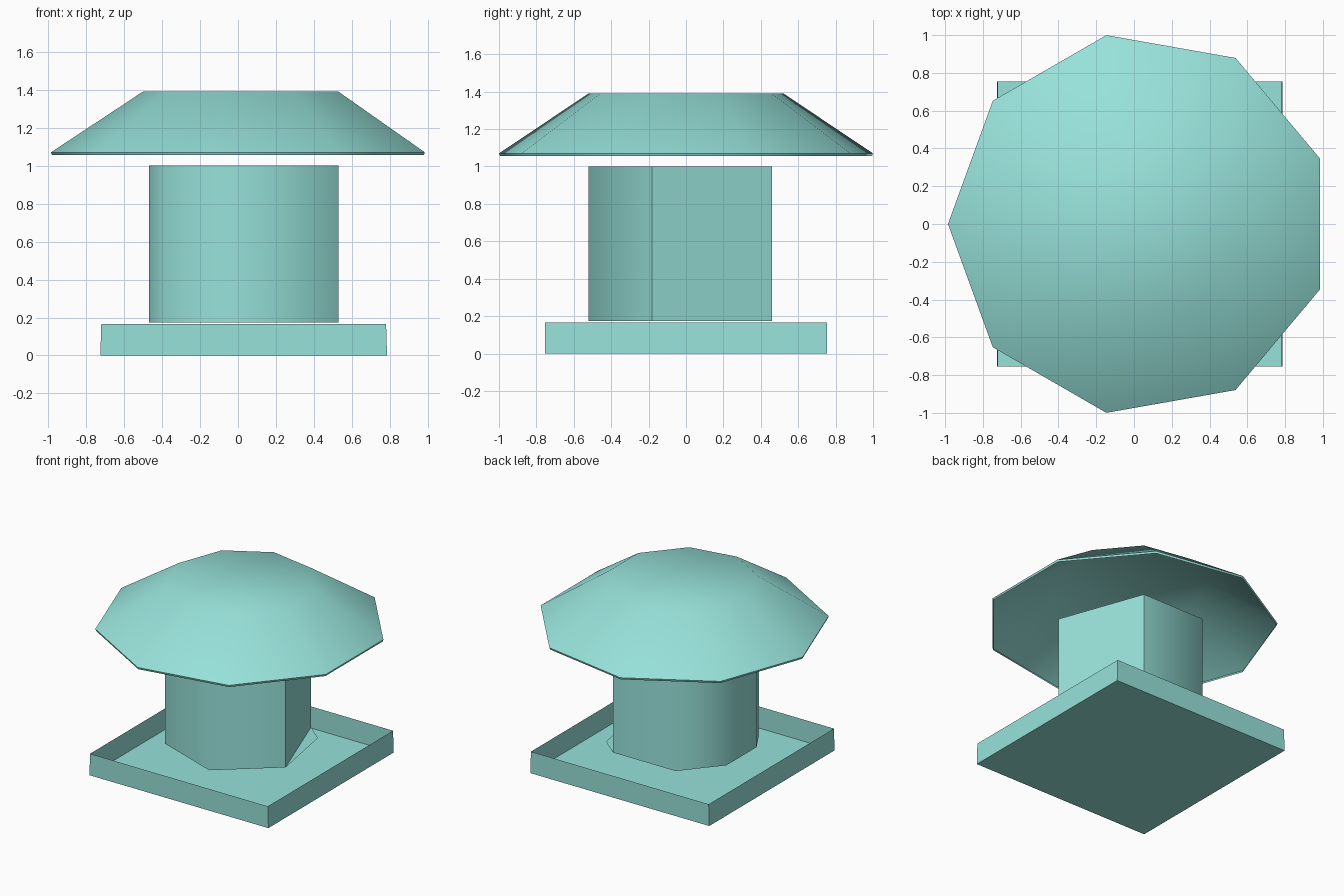
import bpy
import bmesh
from math import cos, sin, radians

if "Cube" in bpy.data.objects:
    bpy.data.objects.remove(bpy.data.objects["Cube"], do_unlink=True)

AXIS_X = 0.03  # all round parts share this axis

teal = bpy.data.materials.new("pale_teal")
teal.use_nodes = True
colour = (0.31, 0.76, 0.70, 1)
teal.diffuse_color = colour
teal.node_tree.nodes["Principled BSDF"].inputs["Base Color"].default_value = colour


def ring(bm, angles, radius, z):
    return [bm.verts.new((AXIS_X + radius * cos(radians(a)), radius * sin(radians(a)), z))
            for a in angles]


def bridge(bm, low, high):
    n = len(low)
    for i in range(n):
        j = (i + 1) % n
        bm.faces.new((low[i], low[j], high[j], high[i]))


def finish(bm, name, smooth_angle):
    mesh = bpy.data.meshes.new(name)
    bm.to_mesh(mesh)
    bm.free()
    mesh.materials.append(teal)
    obj = bpy.data.objects.new(name, mesh)
    bpy.context.collection.objects.link(obj)
    bpy.ops.object.select_all(action='DESELECT')
    obj.select_set(True)
    bpy.context.view_layer.objects.active = obj
    bpy.ops.object.shade_smooth_by_angle(angle=radians(smooth_angle))
    return obj


# Square base tray, open at the top, with slightly tapered walls
bm = bmesh.new()
corners = ((-1, -1), (1, -1), (1, 1), (-1, 1))
low = [bm.verts.new((AXIS_X + 0.755 * x, 0.755 * y, 0)) for x, y in corners]
high = [bm.verts.new((AXIS_X + 0.75 * x, 0.755 * y, 0.165)) for x, y in corners]
bridge(bm, low, high)
bm.faces.new(low[::-1])
finish(bm, "base_tray", 40)

# Uneven faceted drum
bm = bmesh.new()
sides = (60, 120, 160, 200, 220, 280, 340)
low = ring(bm, sides, 0.53, 0.175)
high = ring(bm, sides, 0.53, 1.0)
bridge(bm, low, high)
bm.faces.new(high)
# The drum floor reaches past the wall at one corner
tip = ring(bm, (40,), 0.53, 0.175)
bm.faces.new((tip + low)[::-1])
finish(bm, "drum", 65)

# Nine-sided cap: thin rim, sloped skirt and flat top, hollow underneath
bm = bmesh.new()
nonagon = [20 + 40 * i for i in range(9)]
rings = [ring(bm, nonagon, r, z)
         for r, z in ((1.01, 1.055), (1.015, 1.07), (0.53, 1.39))]
for low, high in zip(rings, rings[1:]):
    bridge(bm, low, high)
bm.faces.new(rings[-1])
finish(bm, "cap", 40)
